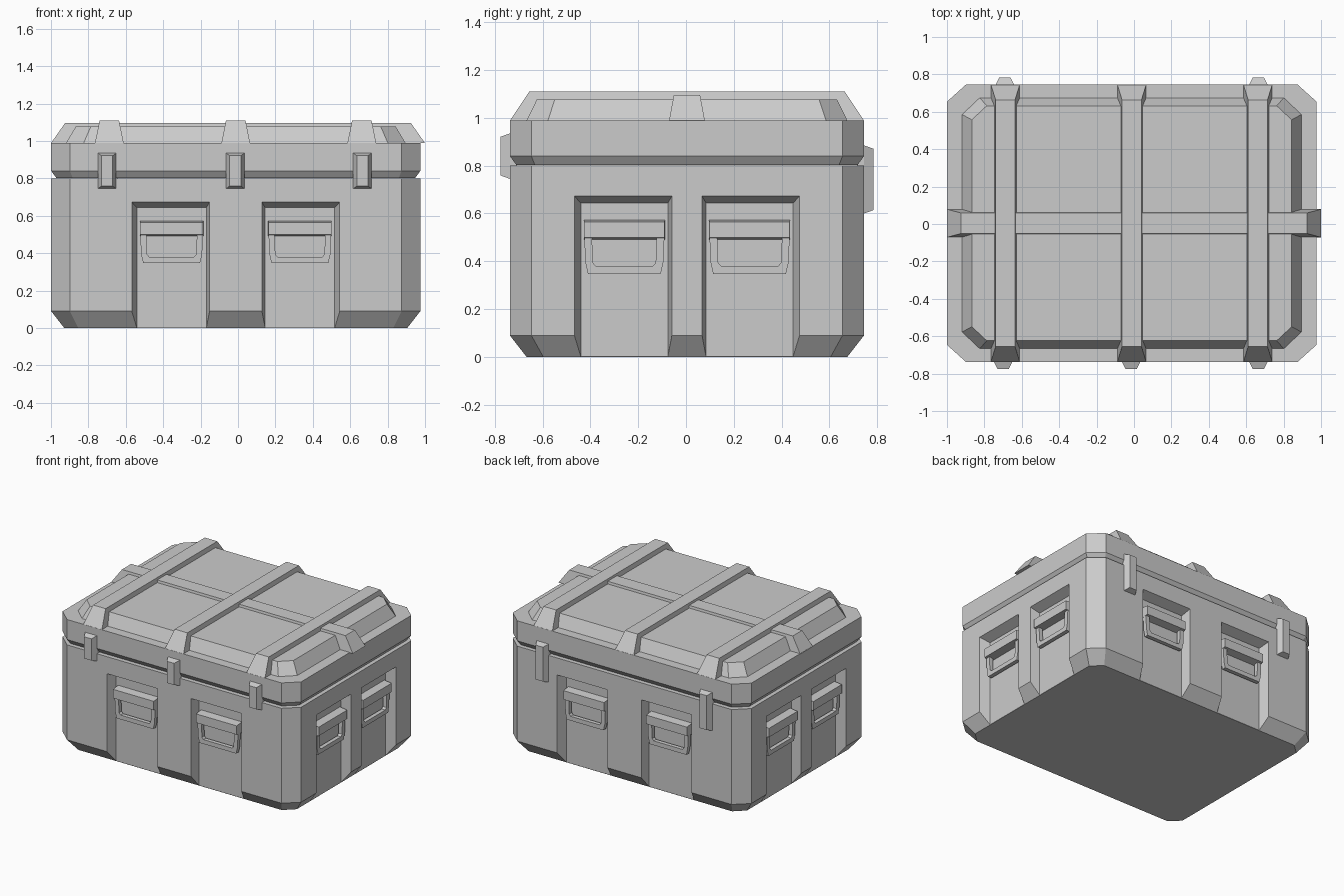
import bpy, bmesh
from math import radians
from mathutils import Matrix, Vector

if "Cube" in bpy.data.objects:
    bpy.data.objects.remove(bpy.data.objects["Cube"])

CX, CY = -0.012, 0.004        # centre of the box shell
HX, HY = 0.987, 0.741         # half sizes of the shell
DEPTH = 0.069                 # recess depth


def loft(name, rings, mat=Matrix(), bm=None):
    """Skin equal-length rings and cap both ends."""
    own = bm is None
    bm = bmesh.new() if own else bm
    loops = [[bm.verts.new(mat @ Vector(p)) for p in r] for r in rings]
    n = len(loops[0])
    for a, b in zip(loops, loops[1:]):
        for i in range(n):
            bm.faces.new((a[i], a[(i + 1) % n], b[(i + 1) % n], b[i]))
    bm.faces.new(loops[0][::-1])
    bm.faces.new(loops[-1])
    return finish(name, bm) if own else None


def finish(name, bm):
    bmesh.ops.recalc_face_normals(bm, faces=bm.faces)
    me = bpy.data.meshes.new(name)
    bm.to_mesh(me)
    bm.free()
    ob = bpy.data.objects.new(name, me)
    bpy.context.collection.objects.link(ob)
    return ob


def octagon(z, inset, cx, cy, dx=0):
    """Rectangle with cut corners, inset from the shell outline."""
    x, y = HX - inset - dx, HY - inset
    q = [(x, -y + cy), (x, y - cy), (x - cx, y), (-x + cx, y),
         (-x, y - cy), (-x, -y + cy), (-x + cx, -y), (x - cx, -y)]
    return [(CX + a, CY + b, z) for a, b in q]


def rect_xy(x, y, hx, hy, z):
    return [(x - hx, y - hy, z), (x + hx, y - hy, z), (x + hx, y + hy, z), (x - hx, y + hy, z)]


def rect_xz(x0, x1, z0, z1, y):
    return [(x0, y, z0), (x1, y, z0), (x1, y, z1), (x0, y, z1)]


# Lower shell
base = loft("case_base", [octagon(0, 0.07, 0.075, 0.07), octagon(0.09, 0, 0.1, 0.09),
                          octagon(0.8, 0, 0.1, 0.09)])

# Lid with undercut rim and raised panel
loft("lid", [octagon(0.803, 0.027, 0.088, 0.078), octagon(0.84, 0, 0.1, 0.09),
             octagon(0.99, 0, 0.1, 0.09)])
loft("lid_panel", [octagon(0.985, 0.068, 0.095, 0.09, 0.009),
                   octagon(1.077, 0.113, 0.08, 0.075, 0.019)])

# Ribs over the lid
for i, x in enumerate((-0.688, -0.012, 0.662)):
    loft(f"cross_rib_{i}", [rect_xy(x, CY, 0.077, HY, 0.988), rect_xy(x, CY, 0.052, 0.66, 1.11)])
loft("long_rib", [rect_xy(0, CY, 1.0, 0.075, 0.988), rect_xy(0, CY, 0.925, 0.055, 1.095)])


# Clasps on the front and hinges on the back
def latch(name, x, z0, z1, side):
    y = CY + side * HY
    loft(name, [rect_xz(x - 0.049, x + 0.049, z0, z1, y - side * 0.03),
                rect_xz(x - 0.049, x + 0.049, z0, z1, y),
                rect_xz(x - 0.03, x + 0.03, z0 + 0.014, z1 - 0.014, y + side * 0.039)])


for i, x in enumerate((-0.7, -0.015, 0.665)):
    latch(f"clasp_{i}", x, 0.745, 0.935, -1)
for i, x in enumerate((-0.69, 0.665)):
    latch(f"hinge_{i}", x, 0.6, 0.885, 1)

# Recesses and handles, two per side
half_u = [(-0.168, 0.51), (-0.163, 0.395), (-0.152, 0.347)]
inner_u = [(-0.118, 0.379), (-0.131, 0.393), (-0.136, 0.51)]
outline = (half_u + [(-x, z) for x, z in half_u[::-1]]
           + [(-x, z) for x, z in inner_u[::-1]] + inner_u)

cut = bmesh.new()
for side, angle, dist, off in (("front", 0, HY, 0.343), ("right", 90, HX, 0.262),
                               ("back", 180, HY, 0.343), ("left", 270, HX, 0.262)):
    for s in (-1, 1):
        w = 0.186 if angle % 180 == 0 else 0.182
        mat = (Matrix.Translation((CX, CY, 0)) @ Matrix.Rotation(radians(angle), 4, 'Z')
               @ Matrix.Translation((s * off, -dist, 0)) @ Matrix.Diagonal((s, 1, 1, 1)))
        loft("", [rect_xz(-w, w, -0.2, 0.643, DEPTH),
                  rect_xz(-w - 0.034, w + 0.054, -0.2, 0.703, -DEPTH)], mat, cut)
        tag = f"{side}_{'a' if s < 0 else 'b'}"
        loft("handle_bracket_" + tag, [rect_xz(-0.17, 0.17, 0.49, 0.573, DEPTH + 0.01),
                                       rect_xz(-0.168, 0.168, 0.499, 0.565, 0.008)], mat)
        loft("handle_loop_" + tag, [[(x, y, z) for x, z in outline] for y in (0.055, 0.025)], mat)
cutter = finish("recess_cutter", cut)
cutter.hide_render = True
mod = base.modifiers.new("recesses", 'BOOLEAN')
mod.object = cutter
mod.operation = 'DIFFERENCE'
mod.solver = 'EXACT'
bpy.context.view_layer.objects.active = base
bpy.ops.object.modifier_apply(modifier=mod.name)
bpy.data.objects.remove(cutter)
